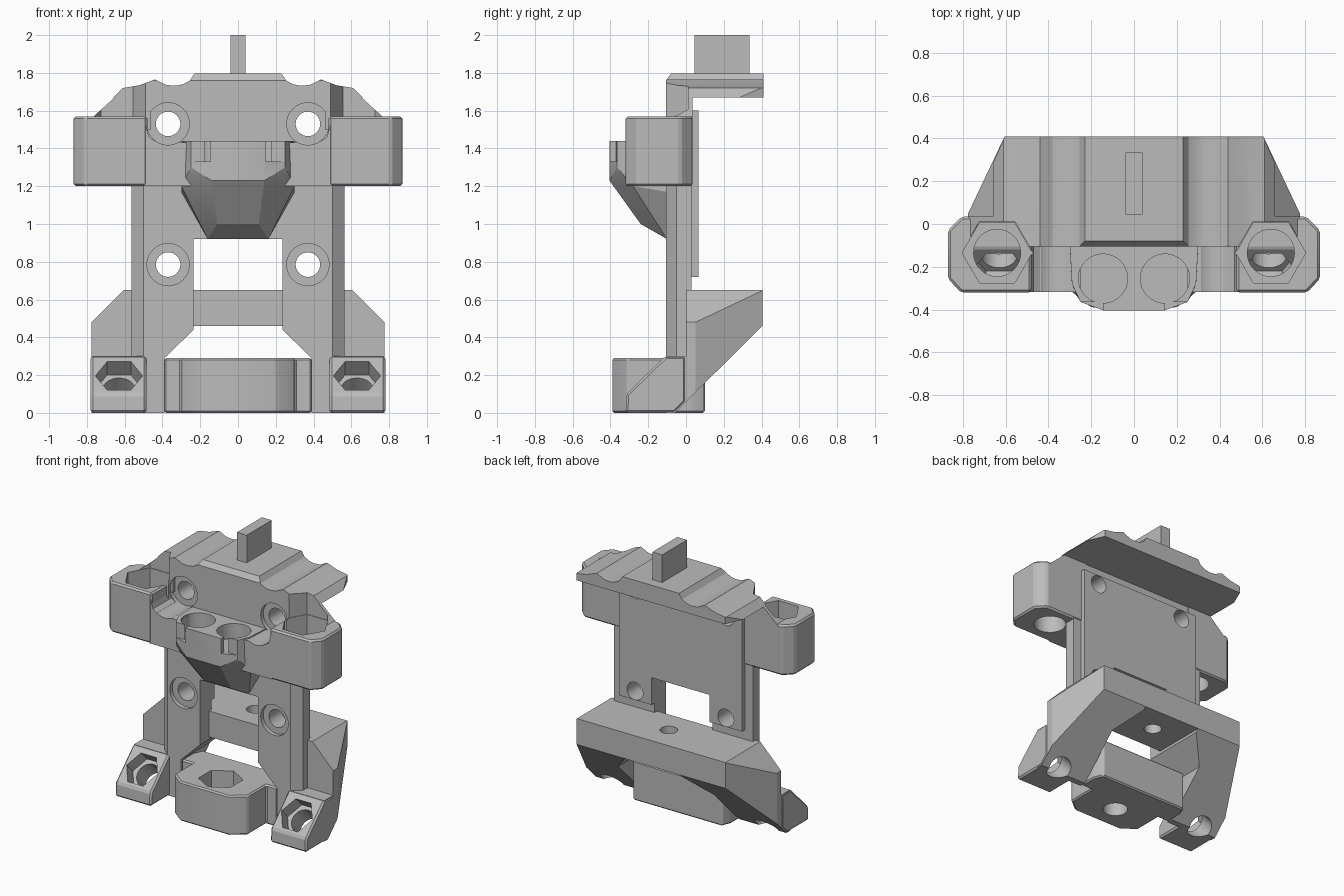
import bpy, bmesh
from math import radians
from mathutils import Matrix, Vector

cube = bpy.data.objects.get("Cube")
if cube:
    bpy.data.objects.remove(cube)

grey = bpy.data.materials.new("printed grey")
grey.use_nodes = True
grey.diffuse_color = (0.5, 0.5, 0.5, 1)
grey.node_tree.nodes["Principled BSDF"].inputs["Base Color"].default_value = (0.5, 0.5, 0.5, 1)


def make(name, bm):
    bmesh.ops.recalc_face_normals(bm, faces=bm.faces)
    me = bpy.data.meshes.new(name)
    bm.to_mesh(me)
    bm.free()
    me.materials.append(grey)
    ob = bpy.data.objects.new(name, me)
    bpy.context.collection.objects.link(ob)
    return ob


def prism(name, pts, axis, lo, hi, bevel=0):
    """Extrude a 2D outline along an axis: x takes (y,z), y takes (x,z), z takes (x,y)."""
    put = {"x": lambda a, b, h: (h, a, b), "y": lambda a, b, h: (a, h, b),
           "z": lambda a, b, h: (a, b, h)}[axis]
    bm = bmesh.new()
    ends = [[bm.verts.new(put(a, b, h)) for a, b in pts] for h in (lo, hi)]
    bm.faces.new(ends[0])
    bm.faces.new(ends[1])
    n = len(pts)
    for i in range(n):
        j = (i + 1) % n
        bm.faces.new((ends[0][i], ends[0][j], ends[1][j], ends[1][i]))
    if bevel:
        bmesh.ops.recalc_face_normals(bm, faces=bm.faces)
        bmesh.ops.bevel(bm, geom=bm.edges[:], offset=bevel, segments=1, affect="EDGES")
    return make(name, bm)


def box(name, x0, x1, y0, y1, z0, z1):
    return prism(name, [(x0, y0), (x1, y0), (x1, y1), (x0, y1)], "z", z0, z1)


def rod(start, end, r, sides=32, turn=0):
    """Cylinder or hexagonal cutter between two points."""
    a, b = Vector(start), Vector(end)
    d = b - a
    bm = bmesh.new()
    m = (Matrix.Translation((a + b) / 2) @ d.to_track_quat("Z", "X").to_matrix().to_4x4()
         @ Matrix.Rotation(radians(turn), 4, "Z"))
    bmesh.ops.create_cone(bm, cap_ends=True, segments=sides, radius1=r, radius2=r,
                          depth=d.length, matrix=m)
    return make("cutter", bm)


def hull(name, pts):
    bm = bmesh.new()
    for p in pts:
        bm.verts.new(p)
    bmesh.ops.convex_hull(bm, input=bm.verts[:])
    bmesh.ops.dissolve_limit(bm, angle_limit=0.02, verts=bm.verts[:], edges=bm.edges[:])
    return make(name, bm)


def both(pts):
    """Complete a symmetric outline from its right half."""
    return pts + [(-a, b) for a, b in reversed(pts) if abs(a) > 1e-6]


def cut(ob, *cutters):
    for c in cutters:
        mod = ob.modifiers.new("cut", "BOOLEAN")
        mod.operation, mod.solver, mod.object = "DIFFERENCE", "EXACT", c
        bpy.context.view_layer.objects.active = ob
        bpy.ops.object.modifier_apply(modifier=mod.name)
        bpy.data.objects.remove(c)
    return ob


def screw_holes():
    out = []
    for x in (-0.37, 0.37):
        for z in (0.785, 1.53):
            out += [rod((x, -0.6, z), (x, 0.3, z), 0.065),
                    rod((x, -0.6, z), (x, -0.075, z), 0.112)]
    return out


def nut_clearance():
    return [rod((s * 0.64, -0.135, 1.4), (s * 0.64, -0.135, 1.9), 0.168, 6, 30) for s in (-1, 1)]


# Upright body with window and screw holes
body = prism("body", both([(0.5, -0.105), (0.565, -0.05), (0.565, 0.03)]), "z", 0.3, 1.68)
flare = both([(0.235, 0.92), (0.235, 0.44), (0.39, 0.29), (0.39, -0.2)])
cut(body, prism("cutter", flare, "y", -0.5, 0.3), *screw_holes(), *nut_clearance())

plate = box("back_plate", -0.5, 0.5, 0.02, 0.065, 0.72, 1.6)
cut(plate, box("cutter", -0.235, 0.235, -0.2, 0.2, 0.5, 0.92), *screw_holes())

# Top shelf with two cable troughs and tapered ends
top = [(0.23, 1.797), (0.255, 1.76), (0.29, 1.74), (0.33, 1.732), (0.38, 1.736),
       (0.44, 1.765), (0.52, 1.735), (0.61, 1.72), (0.66, 1.67)]
shelf = prism("top_shelf", both(top), "y", -0.105, 0.41)
cut(shelf, prism("cutter", [(-0.12, 1.74), (-0.07, 1.81), (-0.12, 1.81)], "x", -1, 1),
    *nut_clearance())
for s in (-1, 1):
    cut(shelf, prism("cutter", [(s * 0.6, 0.42), (s * 0.67, 0.26), (s * 0.8, 0.42)],
                     "z", 1.5, 1.9))
box("top_tab", -0.04, 0.04, 0.045, 0.335, 1.78, 2.0)

# Tapered block with two round pockets
half = [(0.14, -0.405, 1.44), (0.14, -0.405, 1.23), (0.25, -0.365, 1.44), (0.25, -0.365, 1.3),
        (0.29, -0.28, 1.44), (0.3, -0.28, 1.2), (0.3, -0.1, 1.44), (0.3, -0.1, 1.17),
        (0.11, -0.24, 1.0), (0.16, -0.1, 0.92)]
pocket = hull("pocket_block", half + [(-x, y, z) for x, y, z in half])
for s in (-1, 1):
    cut(pocket, rod((s * 0.145, -0.255, 1.33), (s * 0.145, -0.255, 1.6), 0.115),
        box("cutter", min(s * 0.145, s * 0.265), max(s * 0.145, s * 0.265),
            -0.5, -0.365, 1.33, 1.6))

# Lower frame: rear bar and sloping side walls
frame = prism("lower_frame", [(-0.105, 0), (-0.06, 0), (0.405, 0.46), (0.405, 0.65),
                              (0, 0.65), (0, 0.3), (-0.105, 0.3)], "x", -0.775, 0.775)
opening = both([(0.235, 0.46), (0.235, 0.44), (0.39, 0.29), (0.39, -0.2)])
cut(frame, prism("cutter", opening, "y", -0.6, 0.6),
    rod((0, 0.2, 0.3), (0, 0.2, 0.8), 0.06))
for s in (-1, 1):
    cut(frame,
        prism("cutter", [(s * 0.6, 0.655), (s * 0.78, 0.475), (s * 0.9, 0.7)], "y", -0.6, 0.6),
        prism("cutter", [(s * 0.6, 0.42), (s * 0.78, 0.04), (s * 0.9, 0.42)], "z", -0.2, 0.9))

# Front nut block with hexagonal pocket
nut = prism("front_nut_block", both([(0.2, -0.39), (0.3, -0.31), (0.3, -0.1), (0.39, -0.1),
                                     (0.39, 0.03), (0.36, 0.1)]), "z", 0, 0.29, 0.01)
cut(nut, rod((0, -0.2, 0.12), (0, -0.2, 0.5), 0.15, 6),
    rod((0, -0.2, -0.1), (0, -0.2, 0.2), 0.085))

for s, side in ((1, "left"), (-1, "right")):
    def span(a, b):
        return sorted((s * a, s * b))

    # Ear with vertical nut pocket
    ear = prism(side + "_ear", [(s * x, y) for x, y in (
        (0.48, -0.32), (0.81, -0.32), (0.87, -0.255), (0.87, -0.03), (0.805, 0.035),
        (0.48, 0.035))], "z", 1.2, 1.57, 0.012)
    cut(ear, rod((s * 0.64, -0.135, 1.4), (s * 0.64, -0.135, 1.8), 0.163, 6, 30),
        rod((s * 0.64, -0.135, 1.0), (s * 0.64, -0.135, 1.5), 0.11))

    # Shoulder joining ear and pocket block
    shoulder = prism(side + "_shoulder", [(s * x, z) for x, z in (
        (0.25, 1.2), (0.5, 1.2), (0.5, 1.56), (0.47, 1.46), (0.44, 1.44), (0.25, 1.43))],
        "y", -0.318, 0.025)
    cut(shoulder, *screw_holes(), *nut_clearance())

    # Gusset behind the nut pocket
    gusset = prism(side + "_gusset", [(s * x, z) for x, z in (
        (0.46, 1.5), (0.46, 1.7), (0.62, 1.7), (0.775, 1.56), (0.775, 1.5))], "y", -0.1, 0.035)
    cut(gusset, *nut_clearance())

    # Foot with angled nut pocket
    foot = prism(side + "_foot", [(-0.32, 0), (-0.06, 0), (0, 0.06), (0, 0.3), (-0.11, 0.3),
                                  (-0.315, 0.1)], "x", *span(0.485, 0.78), 0.012)
    centre = Vector((s * 0.63, -0.215, 0.195))
    slant = Vector((0, 0.707, -0.707))
    for part in (foot, frame):
        cut(part, rod(centre - slant * 0.2, centre + slant * 0.1, 0.125, 6, 0),
            rod(centre, centre + slant * 0.6, 0.085))

# Smooth round holes while keeping edges crisp
bpy.ops.object.select_all(action="DESELECT")
for ob in bpy.context.collection.objects:
    if ob.type == "MESH" and grey.name in ob.data.materials:
        ob.select_set(True)
        bpy.context.view_layer.objects.active = ob
bpy.ops.object.shade_smooth_by_angle(angle=radians(20))
